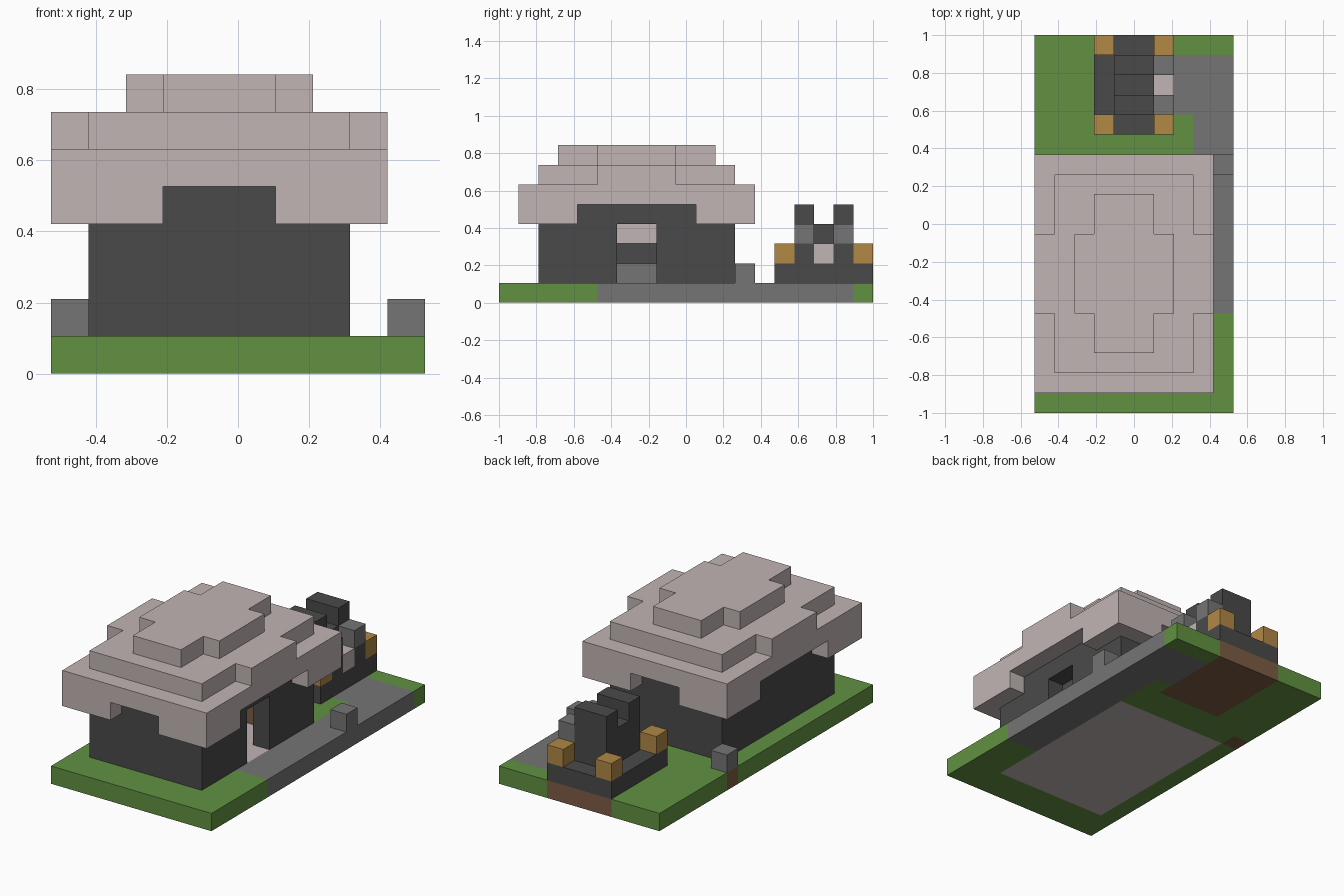
import bpy, bmesh
from mathutils import Vector

if "Cube" in bpy.data.objects:
    bpy.data.objects.remove(bpy.data.objects["Cube"])

U = 2 / 19                                  # size of one block
ORIGIN = Vector((-5 * U, -1, 0))


def material(name, rgb):
    lin = [((c / 255 + 0.055) / 1.055) ** 2.4 for c in rgb] + [1]
    m = bpy.data.materials.new(name)
    m.use_nodes = True
    m.diffuse_color = lin
    m.node_tree.nodes["Principled BSDF"].inputs["Base Color"].default_value = lin
    return m


GRASS = material("grass green", (98, 145, 66))
STONE = material("mid grey stone", (117, 117, 117))
DARK = material("dark grey stone", (74, 74, 74))
PALE = material("pale pinkish grey", (193, 181, 180))
GOLD = material("ochre", (177, 136, 70))
EARTH = material("earth brown", (124, 91, 67))


def box(x0, x1, y0, y1, z0, z1):
    """Cells of a block-aligned box, upper bounds excluded."""
    return {(x, y, z) for x in range(x0, x1) for y in range(y0, y1) for z in range(z0, z1)}


def build(name, cells, mat):
    """Make one solid from cells, with only its outer faces."""
    bm = bmesh.new()
    for cell in cells:
        for axis in range(3):
            for side in (0, 1):
                near = list(cell)
                near[axis] += 2 * side - 1
                if tuple(near) in cells:
                    continue
                a, b = (axis + 1) % 3, (axis + 2) % 3
                ring = []
                for da, db in ((0, 0), (1, 0), (1, 1), (0, 1)):
                    p = Vector(cell)
                    p[axis] += side
                    p[a] += da
                    p[b] += db
                    ring.append(bm.verts.new(ORIGIN + p * U))
                bm.faces.new(ring if side else ring[::-1])
    bmesh.ops.remove_doubles(bm, verts=bm.verts, dist=U / 100)
    bmesh.ops.dissolve_limit(bm, angle_limit=0.01, verts=bm.verts, edges=bm.edges)
    mesh = bpy.data.meshes.new(name)
    bm.to_mesh(mesh)
    bm.free()
    mesh.materials.append(mat)
    bpy.context.collection.objects.link(bpy.data.objects.new(name, mesh))


# Ground slab, split by surface
floor = box(1, 8, 2, 12, 0, 1)
path = box(8, 10, 5, 18, 0, 1) | box(7, 8, 15, 18, 0, 1)
earth = box(3, 7, 14, 19, 0, 1) | box(0, 1, 12, 13, 0, 1)
build("lawn", box(0, 10, 0, 19, 0, 1) - floor - path - earth, GRASS)
build("house_floor", floor, PALE)
build("path", path, STONE)
build("earth_patches", earth, EARTH)

# House walls with doorway
doorway = box(7, 8, 6, 8, 1, 4)
build("house_walls", box(1, 8, 2, 12, 1, 5) - box(2, 7, 3, 11, 1, 5) - doorway, DARK)

# Room fittings
build("hearth", box(2, 3, 6, 8, 1, 2), STONE)
build("hearth_hood", box(2, 3, 6, 8, 3, 4), PALE)
build("room_crate", box(5, 6, 10, 11, 1, 2), EARTH)

# Stepped roof: notched eaves, slab, two cross-shaped tiers
eaves = box(0, 9, 1, 13, 4, 5) - box(1, 8, 2, 12, 4, 5)
eaves -= box(3, 6, 1, 13, 4, 5) | box(0, 9, 4, 10, 4, 5)
slab = box(0, 9, 1, 13, 5, 6)
middle_tier = box(1, 8, 2, 12, 6, 7) | box(0, 9, 5, 9, 6, 7)
top_tier = box(3, 6, 3, 11, 7, 8) | box(2, 7, 5, 9, 7, 8)
build("roof", eaves | slab | middle_tier | top_tier, PALE)

# Posts beside the house
for name, x in (("left_post", 9), ("right_post", 0)):
    build(name, box(x, x + 1, 12, 13, 1, 2), STONE)

# Furnace at the back
furnace = box(3, 7, 14, 19, 1, 2) | box(4, 6, 15, 18, 2, 4)
for y in (15, 17):
    furnace |= box(4, 6, y, y + 1, 4, 5) | box(6, 7, y, y + 1, 2, 3)
    build("furnace_shoulder", box(6, 7, y, y + 1, 3, 4), STONE)
build("furnace_body", furnace, DARK)
build("furnace_mouth", box(6, 7, 16, 17, 2, 3), PALE)
for x in (3, 6):
    for y in (14, 18):
        build("corner_block", box(x, x + 1, y, y + 1, 2, 3), GOLD)
